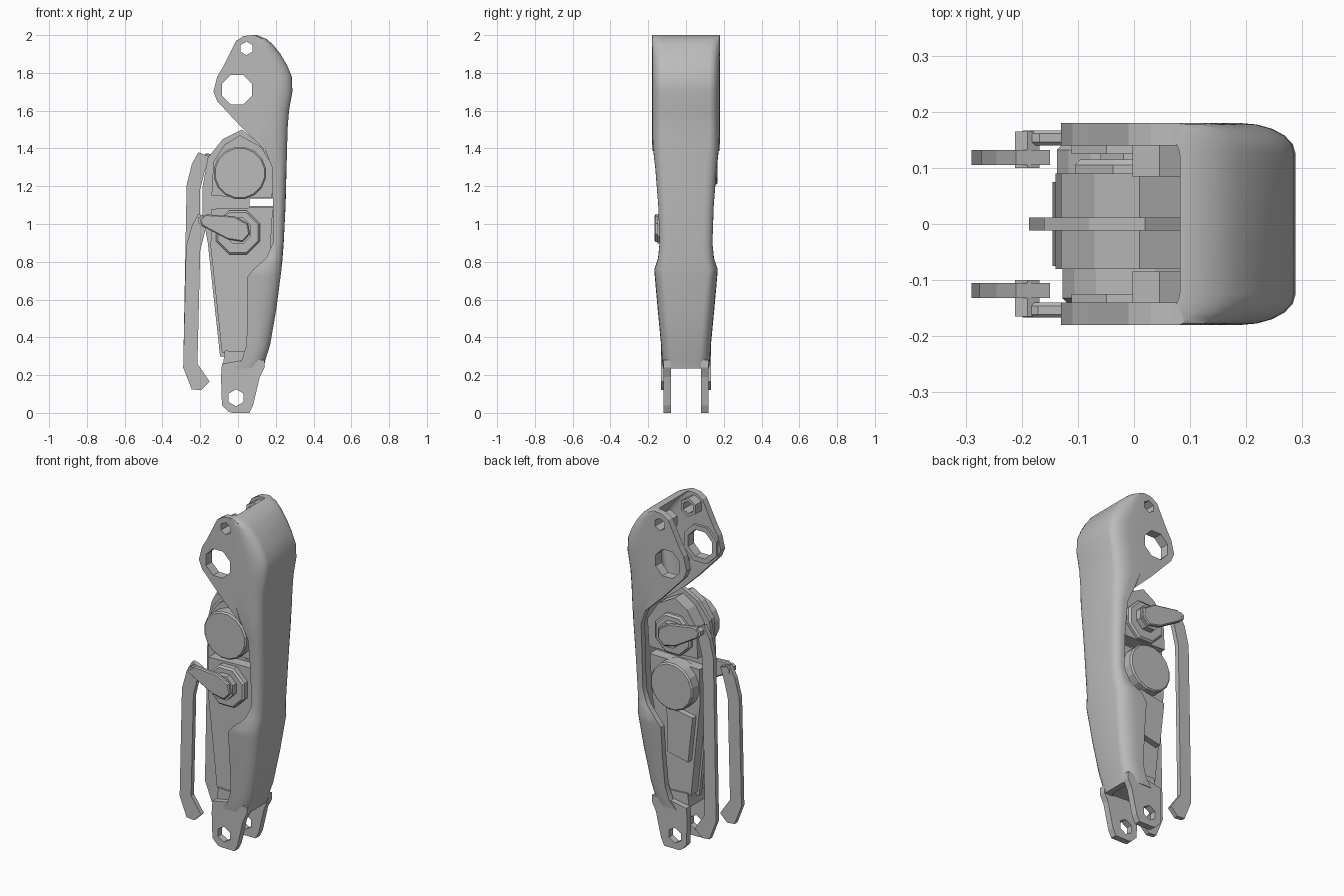
import bpy, bmesh, math

if "Cube" in bpy.data.objects:
    bpy.data.objects.remove(bpy.data.objects["Cube"])

grey = bpy.data.materials.new("plain grey")
grey.use_nodes = True
COLOUR = (0.5, 0.5, 0.5, 1)
grey.diffuse_color = COLOUR
grey.node_tree.nodes["Principled BSDF"].inputs["Base Color"].default_value = COLOUR


def finish(name, bm):
    bmesh.ops.recalc_face_normals(bm, faces=bm.faces)
    mesh = bpy.data.meshes.new(name)
    bm.to_mesh(mesh)
    bm.free()
    mesh.materials.append(grey)
    ob = bpy.data.objects.new(name, mesh)
    bpy.context.collection.objects.link(ob)
    return ob


def prism(name, outline, y0, y1, bevel=0, holes=()):
    """Extrude an x-z outline, with optional holes, from y0 to y1."""
    bm = bmesh.new()
    if holes:
        edges = []
        for loop in (outline, *holes):
            vs = [bm.verts.new((x, y0, z)) for x, z in loop]
            edges += [bm.edges.new((vs[i - 1], vs[i])) for i in range(len(vs))]
        bmesh.ops.triangle_fill(bm, edges=edges, use_beauty=True, normal=(0, -1, 0))
    else:
        bm.faces.new([bm.verts.new((x, y0, z)) for x, z in outline])
    new = bmesh.ops.extrude_face_region(bm, geom=bm.faces[:], use_keep_orig=True)["geom"]
    bmesh.ops.translate(bm, vec=(0, y1 - y0, 0),
                        verts=[v for v in new if isinstance(v, bmesh.types.BMVert)])
    bmesh.ops.recalc_face_normals(bm, faces=bm.faces)
    if bevel:
        rim = [e for e in bm.edges if abs(e.verts[0].co.y - e.verts[1].co.y) < 1e-5]
        bmesh.ops.bevel(bm, geom=rim, offset=bevel, segments=1, affect='EDGES')
    return finish(name, bm)


def circle(x, z, r, n):
    return [(x + r * math.cos(math.tau * (i + .5) / n),
             z + r * math.sin(math.tau * (i + .5) / n)) for i in range(n)]


def u_path(front, back, w, rx, ry):
    """Half of a U section from the front edge round the corner, then mirrored."""
    half = [(front, w)]
    for i in range(6):
        a = math.pi / 2 * i / 5
        half.append((back - rx + rx * math.sin(a), w - ry + ry * math.cos(a)))
    return [(x, -y) for x, y in half] + half[::-1]


# Leg shell: U-shaped sections (height, front x, back x, half width)
WALL = .035
stations = [
    (.235, -.02, .135, .122), (.28, .02, .145, .127), (.36, .045, .17, .132),
    (.55, .05, .203, .15), (.72, .05, .225, .165), (.76, .08, .23, .168),
    (.82, .15, .236, .148), (.9, .185, .242, .14), (1.1, .185, .252, .147),
    (1.3, .18, .257, .163), (1.4, .14, .26, .175), (1.5, .1, .262, .18),
    (1.6, .1, .27, .18), (1.7, .1, .288, .18), (1.78, .1, .285, .18),
    (1.84, .1, .26, .18), (1.9, .1, .225, .18), (1.95, .1, .185, .18),
    (1.98, .095, .15, .18), (2, .07, .1, .18)]
bm = bmesh.new()
rows = []
for z, front, back, w in stations:
    rx = min(.1, .65 * (back - front))
    outer = u_path(front, back, w, rx, .055)
    thick = min(WALL, .6 * (back - front))
    inner = u_path(front, back - thick, w - WALL, rx * .6, .03)
    rows.append([bm.verts.new((x, y, z)) for x, y in outer + inner[::-1]])
for low, high in zip(rows, rows[1:]):
    for i in range(len(low)):
        bm.faces.new((low[i - 1], low[i], high[i], high[i - 1]))
count = len(rows[0])
for row in (rows[0], rows[-1]):
    for i in range(count // 2 - 1):
        bm.faces.new((row[i], row[i + 1], row[count - 2 - i], row[count - 1 - i]))
shell = finish("leg_shell", bm)
bpy.ops.object.select_all(action='DESELECT')
shell.select_set(True)
bpy.context.view_layer.objects.active = shell
bpy.ops.object.shade_smooth_by_angle(angle=math.radians(30))

# Hip cheeks, fork prongs and pivot bosses on both sides
hip_hole, pin_hole, ankle_hole = (
    circle(-.005, 1.71, .085, 8), circle(.045, 1.93, .036, 6), circle(-.01, .08, .045, 6))
cheek = [(.145, 1.39), (.03, 1.5), (-.11, 1.65), (-.13, 1.7), (-.11, 1.78),
         (-.08, 1.83), (-.01, 1.97), (.03, 1.995), (.075, 2), (.1, 1.975), (.105, 1.5)]
prong = [(-.05, .005), (-.03, 0), (.06, 0), (.08, .04), (.115, .19), (.14, .24),
         (.14, .28), (.03, .28), (-.085, .26), (-.09, .19), (-.085, .04)]
for s, side in ((-1, "front"), (1, "back")):
    def pair(name, outline, a, b, *holes):
        prism(name + "_" + side, outline, *sorted((s * a, s * b)), holes=holes)
    pair("hip_cheek", cheek, .14, .18, hip_hole, pin_hole)
    pair("hip_boss", circle(-.005, 1.71, .115, 8), .125, .145, hip_hole)
    pair("upper_pin_boss", circle(.045, 1.93, .055, 6), .085, .145, pin_hole)
    pair("fork_prong", prong, .08, .118, ankle_hole)

# Central web carrying both motors, notched between them
prism("motor_web", [
    (.02, 1.5), (-.08, 1.45), (-.16, 1.35), (-.187, 1.2), (-.187, 1.05),
    (-.16, .9), (-.095, .3), (.04, .28), (.09, .4), (.18, .85), (.19, 1.095),
    (.06, 1.095), (.06, 1.135), (.19, 1.135), (.19, 1.32), (.12, 1.42)], -.012, .012)
prism("upper_housing", [
    (.01, 1.47), (-.07, 1.42), (-.13, 1.33), (-.14, 1.15), (.05, 1.14),
    (.18, 1.14), (.19, 1.3), (.12, 1.41)], -.08, .09)
prism("lower_housing", [
    (-.14, 1.08), (-.145, .88), (-.085, .32), (.04, .29), (.09, .42),
    (.17, .85), (.185, 1.09)], -.075, .075)
prism("control_box", [(-.12, .8), (-.09, .53), (.045, .56), (.05, .83)], .06, .11)


def drive(label, s, x, z, tip, knee):
    """Motor with its cap on side -s, and the crank and push rod on side s."""
    def part(name, outline, a, b, bevel=0):
        return prism(label + name, outline, *sorted((s * a, s * b)), bevel)
    part("_motor_cap", circle(x, z, .14, 16), -.14, -.04, .008)
    part("_gearbox", circle(x, z - .01, .125, 8), .03, .115, .01)
    part("_crank_hub", circle(x, z, .075, 8), .11, .15)
    # Tapered crank arm
    dx, dz = tip[0] - x, tip[1] - z
    length = math.hypot(dx, dz)
    ux, uz = dx / length, dz / length
    arm = [(-.04, -.05), (.04, -.068), (length - .01, -.035), (length + .015, 0),
           (length - .01, .03), (.04, .06), (-.04, .05), (-.065, 0)]
    part("_crank", [(x + ux * p - uz * q, z + uz * p + ux * q) for p, q in arm], .14, .167, .006)
    # Bent push rod
    tx, tz = tip
    part("_push_rod", [
        (tx - .02, tz + .035), (tx - .055, tz - .03), (knee, tz - .14), (-.29, .24),
        (-.245, .125), (-.195, .12), (-.15, .165), (-.18, .21), (-.215, .26),
        (-.2, tz - .16), (tx + .015, tz - .06), (tx + .04, tz + .01)], .105, .132)
    part("_rod_pin", circle(tx, tz, .025, 6), .1, .165)


drive("upper", 1, .01, 1.27, (-.19, 1.345), -.272)
drive("lower", -1, .0, .965, (-.19, 1.02), -.275)

# Cross piece at the top of the fork
prism("fork_bridge", [(-.08, .25), (.1, .24), (.1, .32), (-.07, .33)], -.085, .085)
